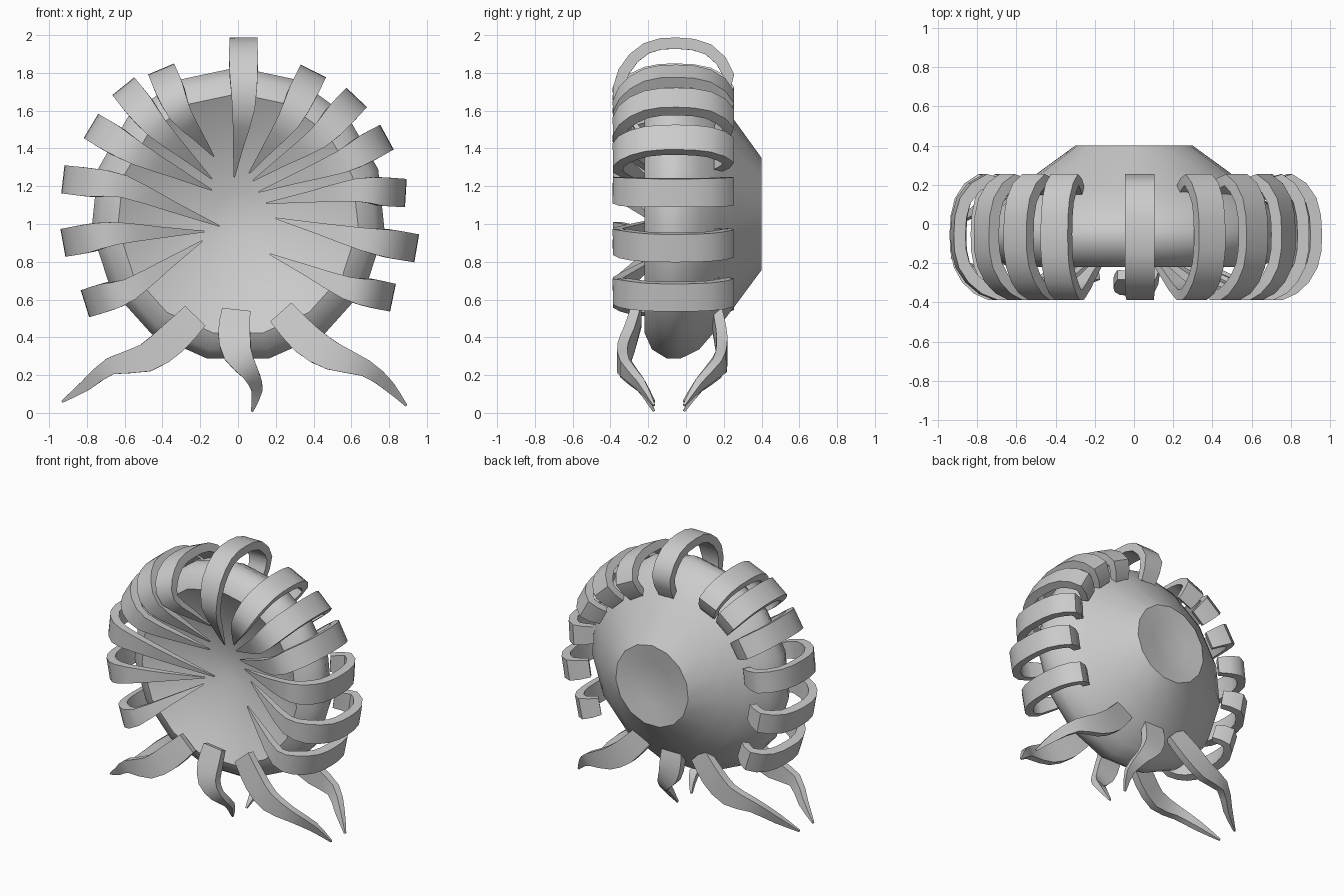
import bpy, bmesh, math
from mathutils import Vector

if "Cube" in bpy.data.objects:
    bpy.data.objects.remove(bpy.data.objects["Cube"])

CZ = 1.05  # height of the body axis


def finish(bm, name, angle):
    bmesh.ops.recalc_face_normals(bm, faces=bm.faces)
    me = bpy.data.meshes.new(name)
    bm.to_mesh(me)
    bm.free()
    ob = bpy.data.objects.new(name, me)
    bpy.context.collection.objects.link(ob)
    bpy.ops.object.select_all(action='DESELECT')
    ob.select_set(True)
    bpy.context.view_layer.objects.active = ob
    bpy.ops.object.shade_smooth_by_angle(angle=math.radians(angle))
    return ob


def lathe(name, profile, n):
    """Closed body turned about the y axis; profile is (radius, y)."""
    bm = bmesh.new()
    rings = []
    for r, y in profile:
        if r == 0:
            rings.append([bm.verts.new((0, y, CZ))] * n)
        else:
            rings.append([bm.verts.new((r * math.sin(2 * math.pi * i / n), y,
                                        CZ + r * math.cos(2 * math.pi * i / n))) for i in range(n)])
    for a, b in zip(rings, rings[1:]):
        for i in range(n):
            j = (i + 1) % n
            bm.faces.new(list(dict.fromkeys((a[i], a[j], b[j], b[i]))))
    return finish(bm, name, 40)


def spline(vals, steps):
    """Catmull-Rom resampling of a list of vectors."""
    v = [vals[0] * 2 - vals[1]] + vals + [vals[-1] * 2 - vals[-2]]
    out = []
    for i in range(1, len(v) - 2):
        p0, p1, p2, p3 = v[i - 1:i + 3]
        for s in range(steps):
            t = s / steps
            out.append(0.5 * (2 * p1 + (p2 - p0) * t + (2 * p0 - 5 * p1 + 4 * p2 - p3) * t * t
                              + (3 * p1 - p0 - 3 * p2 + p3) * t ** 3))
    return out + [vals[-1]]


def ribbon(name, pts, sides, widths, thick, steps=2):
    """Tapering flat band; sides are the width directions, widths are half widths."""
    path = spline(pts, steps)
    dirs = spline(sides, steps)
    size = spline([Vector((w, t)) for w, t in zip(widths, thick)], steps)
    bm = bmesh.new()
    rings = []
    for i, p in enumerate(path):
        tan = (path[min(i + 1, len(path) - 1)] - path[max(i - 1, 0)]).normalized()
        w = (dirs[i] - tan * dirs[i].dot(tan)).normalized()
        n = tan.cross(w)
        a, b = max(size[i].x, 0.004), max(size[i].y, 0.004)
        rings.append([bm.verts.new(p + w * a * u + n * b * v)
                      for u, v in ((-1, -1), (1, -1), (1, 1), (-1, 1))])
    for r, q in zip(rings, rings[1:]):
        for i in range(4):
            j = (i + 1) % 4
            bm.faces.new((r[i], r[j], q[j], q[i]))
    bm.faces.new(rings[0])
    bm.faces.new(rings[-1])
    return finish(bm, name, 45)


def side_of(a, b):
    d = b - a
    return Vector((d.z, 0, -d.x)).normalized()


# dished round body with a dimpled back
lathe("dished_body", [(0, 0.36), (0.15, 0.38), (0.3, 0.4), (0.48, 0.27), (0.6, 0.18), (0.73, 0.07),
                      (0.78, -0.03), (0.78, -0.1), (0.73, -0.18), (0.64, -0.22), (0.48, -0.13),
                      (0.28, -0.06), (0.12, -0.02), (0, -0.01)], 15)

# curled bands over the rim: outer x, z, shoulder x, z, tip x, z
bands = [
    (0.03, 1.99, 0.03, 1.62, -0.02, 1.25),
    (0.40, 1.81, 0.27, 1.55, 0.06, 1.27),
    (0.63, 1.67, 0.43, 1.46, 0.08, 1.23),
    (0.79, 1.46, 0.55, 1.33, 0.11, 1.17),
    (0.89, 1.17, 0.63, 1.18, 0.15, 1.11),
    (0.95, 0.87, 0.66, 0.92, 0.20, 1.03),
    (0.82, 0.60, 0.58, 0.66, 0.17, 0.84),
    (-0.41, 1.82, -0.31, 1.59, -0.13, 1.36),
    (-0.61, 1.73, -0.43, 1.51, -0.14, 1.24),
    (-0.78, 1.52, -0.53, 1.37, -0.14, 1.18),
    (-0.93, 1.24, -0.61, 1.20, -0.10, 0.99),
    (-0.93, 0.90, -0.65, 0.95, -0.18, 0.96),
    (-0.81, 0.57, -0.58, 0.65, -0.19, 0.91),
]
for k, (ox, oz, sx, sz, tx, tz) in enumerate(bands):
    c = Vector((0, 0, CZ))
    O = c + (Vector((ox, 0, oz)) - c) * 0.965
    S, T = Vector((sx, 0, sz)), Vector((tx, 0, tz))
    # (blend shoulder to outer, y) around the loop, then toward the tip
    loop = [(0.05, 0.17), (0.5, 0.225), (0.9, 0.12), (1.0, -0.05), (0.92, -0.21), (0.55, -0.33), (0.0, -0.36)]
    pts = [S.lerp(O, t) + Vector((0, y, 0)) for t, y in loop]
    pts += [S.lerp(T, t) + Vector((0, y, 0)) for t, y in ((0.5, -0.25), (1.0, -0.13))]
    w1, w2 = side_of(O, S), side_of(S, T)
    ribbon(f"curled_band_{k + 1}", pts, [w1] * 6 + [(w1 + w2) / 2, w2, w2],
           [0.06, 0.075, 0.075, 0.075, 0.075, 0.075, 0.06, 0.03, 0.004],
           [0.025, 0.03, 0.03, 0.03, 0.03, 0.03, 0.027, 0.02, 0.004])

# trailing legs, one front and one back row of three: (x, z)
legs = {
    "left": [(-0.23, 0.51), (-0.35, 0.39), (-0.49, 0.29), (-0.67, 0.25), (-0.80, 0.15), (-0.93, 0.06)],
    "right": [(0.23, 0.53), (0.36, 0.39), (0.50, 0.30), (0.67, 0.24), (0.79, 0.15), (0.89, 0.04)],
    "middle": [(-0.01, 0.54), (-0.02, 0.42), (0.0, 0.31), (0.06, 0.22), (0.10, 0.13), (0.075, 0.01)],
}
rows = {"front": [-0.26, -0.30, -0.335, -0.325, -0.24, -0.17],
        "back": [0.16, 0.185, 0.19, 0.165, 0.07, -0.01]}
for row, ys in rows.items():
    for side, xz in legs.items():
        pts = [Vector((x, y, z)) for (x, z), y in zip(xz, ys)]
        sides = [side_of(pts[max(i - 1, 0)], pts[min(i + 1, 5)]) for i in range(6)]
        ribbon(f"{row}_{side}_leg", pts, sides, [0.075, 0.085, 0.075, 0.045, 0.03, 0.006],
               [0.025, 0.028, 0.028, 0.025, 0.02, 0.006], 2)
